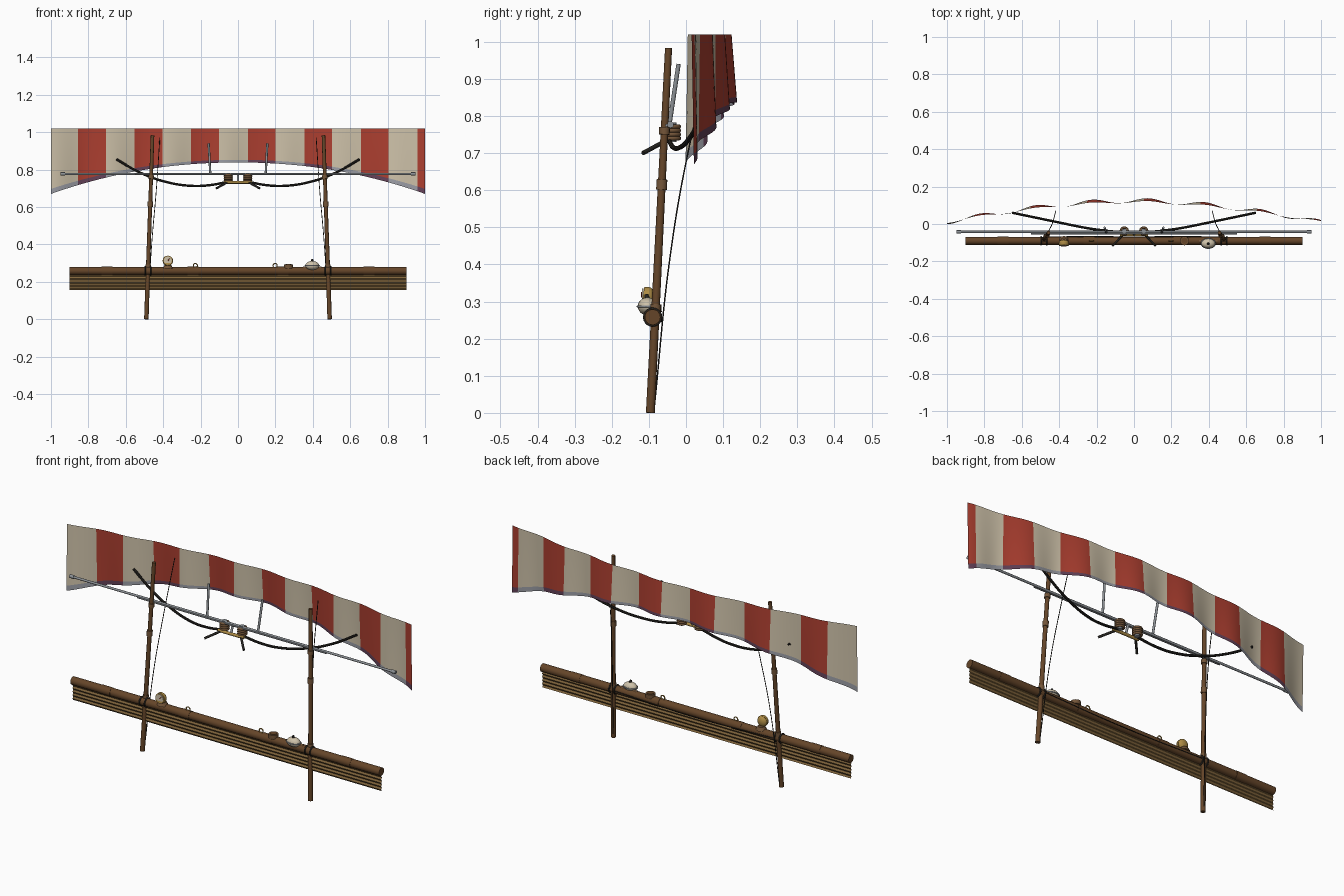
import bpy, bmesh, math
from mathutils import Vector

if "Cube" in bpy.data.objects:
    bpy.data.objects.remove(bpy.data.objects["Cube"])


def material(name, rgb):
    m = bpy.data.materials.new(name)
    m.use_nodes = True
    m.diffuse_color = (*rgb, 1)
    m.node_tree.nodes["Principled BSDF"].inputs["Base Color"].default_value = (*rgb, 1)
    return m


WOOD = material("dark wood", (0.13, 0.06, 0.022))
REED = material("tan reed", (0.22, 0.13, 0.045))
WRAP = material("leather wrap", (0.17, 0.09, 0.04))
RED = material("red cloth", (0.42, 0.05, 0.03))
CREAM = material("cream cloth", (0.62, 0.54, 0.40))
GREY = material("grey hem", (0.33, 0.34, 0.38))
PURPLE = material("purple hem", (0.13, 0.055, 0.10))
STEEL = material("steel", (0.27, 0.29, 0.31))
BLACK = material("black iron", (0.02, 0.018, 0.015))
GOLD = material("brass", (0.42, 0.26, 0.06))


def finish(ob, mat, angle=40):
    if mat:
        ob.data.materials.clear()
        ob.data.materials.append(mat)
    bpy.ops.object.select_all(action="DESELECT")
    ob.select_set(True)
    bpy.context.view_layer.objects.active = ob
    bpy.ops.object.shade_smooth_by_angle(angle=math.radians(angle))
    return ob


def rod(name, a, b, r1, mat, r2=None, sides=12):
    """Tapered cylinder between two points."""
    a, b = Vector(a), Vector(b)
    bpy.ops.mesh.primitive_cone_add(vertices=sides, radius1=r1, radius2=r1 if r2 is None else r2,
                                    depth=(b - a).length, location=(a + b) / 2,
                                    rotation=(b - a).to_track_quat("Z", "Y").to_euler())
    ob = bpy.context.object
    ob.name = name
    return finish(ob, mat)


def cable(name, points, r, mat):
    """Smooth round tube through the points."""
    cu = bpy.data.curves.new(name, "CURVE")
    cu.dimensions = "3D"
    cu.bevel_depth, cu.bevel_resolution, cu.use_fill_caps = r, 2, True
    sp = cu.splines.new("BEZIER")
    sp.bezier_points.add(len(points) - 1)
    for bp, p in zip(sp.bezier_points, points):
        bp.co = p
        bp.handle_left_type = bp.handle_right_type = "AUTO"
    ob = bpy.data.objects.new(name, cu)
    bpy.context.collection.objects.link(ob)
    bpy.ops.object.select_all(action="DESELECT")
    ob.select_set(True)
    bpy.context.view_layer.objects.active = ob
    bpy.ops.object.convert(target="MESH")
    return finish(bpy.context.object, mat)


def ball(name, loc, scale, mat):
    bpy.ops.mesh.primitive_uv_sphere_add(segments=20, ring_count=12, radius=1, location=loc)
    ob = bpy.context.object
    ob.name, ob.scale = name, scale
    return finish(ob, mat, 60)


def ring(name, loc, r, thick, mat, rot=(0, 0, 0)):
    bpy.ops.mesh.primitive_torus_add(major_radius=r, minor_radius=thick, major_segments=20,
                                     minor_segments=8, location=loc, rotation=rot)
    ob = bpy.context.object
    ob.name = name
    return finish(ob, mat, 60)


def sheet(name, xs, rows, place, mats, pick):
    """Grid surface; place(x, t) gives a point, pick(x, t) a material slot."""
    bm = bmesh.new()
    grid = [[bm.verts.new(place(x, j / rows)) for x in xs] for j in range(rows + 1)]
    for j in range(rows):
        for i in range(len(xs) - 1):
            f = bm.faces.new((grid[j + 1][i], grid[j + 1][i + 1], grid[j][i + 1], grid[j][i]))
            f.material_index = pick((xs[i] + xs[i + 1]) / 2, (j + 0.5) / rows)
    me = bpy.data.meshes.new(name)
    bm.to_mesh(me)
    bm.free()
    for m in mats:
        me.materials.append(m)
    ob = bpy.data.objects.new(name, me)
    bpy.context.collection.objects.link(ob)
    return finish(ob, None, 60)


# Striped sail: bowed in plan, arched lower edge, ripples that grow downward
PERIOD, START, WIDTH = 0.3025, -0.855, 0.148


def sail_point(x, t):
    low = 0.838 - 0.168 * abs(x) ** 2.1
    y = 0.01 + 0.108 * (1 - abs(x) ** 1.7) + 0.008 * t * (1 - x * x)
    y += (0.006 + 0.007 * t) * math.sin(2 * math.pi * x / 0.3)
    return x, y, 1.02 + (low - 1.02) * t


def sail_colour(x, t):
    red = (x - START) % PERIOD < WIDTH
    return (1 if red else 0) + (2 if t > 0.92 else 0)


edges = [START + PERIOD * k + d for k in range(-1, 7) for d in (0, WIDTH)]
edges = [-1] + [e for e in edges if -1 < e < 1] + [1]
xs = [a + (b - a) * s / 8 for a, b in zip(edges, edges[1:]) for s in range(8)] + [1]
sheet("striped_sail", xs, 13, sail_point, (CREAM, RED, GREY, PURPLE), sail_colour)

# Cross beam with slight joints, and the reed skirt hanging under it
BY, BZ = -0.09, 0.258
rod("beam", (-0.9, BY, BZ), (0.9, BY, BZ), 0.021, WOOD, sides=16)
for x in (-0.7, -0.24, 0.24, 0.7):
    rod("beam_joint", (x - 0.03, BY, BZ), (x + 0.03, BY, BZ), 0.0225, WOOD, sides=16)
sheet("reed_skirt", [-0.9 + 0.1 * i for i in range(19)], 10,
      lambda x, t: (x, BY + 0.003 * (-1) ** round(t * 10), 0.245 - 0.09 * t),
      (REED,), lambda x, t: 0)
cable("beam_rope", [(-0.46, BY + 0.022, BZ), (0, BY + 0.024, BZ - 0.012), (0.46, BY + 0.022, BZ)],
      0.002, BLACK)

# Steel spar, carried in front of the sail
rod("spar", (-0.94, -0.042, 0.777), (0.94, -0.042, 0.777), 0.006, STEEL)
rod("spar_stiffener", (-0.55, -0.052, 0.775), (0.55, -0.052, 0.775), 0.004, STEEL)

for s in (-1, 1):
    # Leaning posts with leather wraps
    foot, top = Vector((s * 0.49, -0.096, 0)), Vector((s * 0.457, -0.047, 0.983))
    rod("post", foot, top, 0.012, WOOD, 0.0095)
    for h, half in ((0.28, 0.013), (0.615, 0.014), (0.76, 0.01)):
        f = h / 0.983
        rod("post_wrap", foot.lerp(top, f - half), foot.lerp(top, f + half), 0.0145, WRAP)
    for d in (-0.015, 0.015):
        ring("beam_lashing", (s * 0.482 + d, BY, BZ), 0.022, 0.004, BLACK, (0, math.pi / 2, 0))
    # Stay cable from the foot up to the sail
    cable("stay_cable", [(s * 0.485, -0.085, 0.02), (s * 0.46, -0.043, 0.42),
                         (s * 0.436, 0.005, 0.70), (s * 0.418, 0.07, 0.97)], 0.002, BLACK)
    # Spar ends and upright struts
    rod("spar_cap", (s * 0.925, -0.042, 0.777), (s * 0.95, -0.042, 0.777), 0.009, STEEL)
    rod("strut", (s * 0.148, -0.045, 0.775), (s * 0.157, -0.02, 0.94), 0.006, STEEL)
    # Curved control arm and grip
    cable("control_arm", [(s * 0.06, -0.045, 0.733), (s * 0.15, -0.036, 0.717),
                          (s * 0.25, -0.022, 0.713), (s * 0.40, 0.008, 0.738),
                          (s * 0.53, 0.035, 0.787), (s * 0.65, 0.06, 0.855)], 0.0065, BLACK)
    rod("grip", (s * 0.055, -0.055, 0.733), (s * 0.115, -0.116, 0.70), 0.006, BLACK)
    # Rope reel: stacked coils round a hub
    for k in range(4):
        ring("reel_coil", (s * 0.052, -0.038, 0.74 + 0.0105 * k), 0.019, 0.006, WRAP)
    rod("reel_hub", (s * 0.052, -0.038, 0.73), (s * 0.052, -0.038, 0.782), 0.013, STEEL)

# Yoke joining the two reels
rod("yoke", (-0.075, -0.058, 0.732), (0.075, -0.058, 0.732), 0.008, GOLD)
rod("yoke_mount", (0, -0.058, 0.732), (0, -0.042, 0.777), 0.006, STEEL)

# Dial on the beam: brass case, cream face, red needle
GX, GZ = -0.375, 0.312
rod("dial_foot", (GX, -0.092, 0.272), (GX, -0.092, 0.29), 0.028, WRAP, 0.018)
ball("dial_case", (GX, -0.1, GZ), (0.027, 0.016, 0.027), GOLD)
rod("dial_rim", (GX, -0.102, GZ), (GX, -0.116, GZ + 0.002), 0.028, GOLD, 0.026, 20)
rod("dial_face", (GX, -0.115, GZ + 0.002), (GX, -0.118, GZ + 0.002), 0.021, CREAM, sides=20)
rod("dial_needle", (GX, -0.119, GZ), (GX + 0.01, -0.119, GZ + 0.013), 0.002, RED)

# Round flask slung on the beam
FX = 0.397
ball("flask", (FX, -0.104, 0.287), (0.037, 0.026, 0.024), CREAM)
ring("flask_band", (FX, -0.104, 0.287), 0.031, 0.003, STEEL).scale = (1.2, 0.86, 1)
rod("flask_neck", (FX, -0.104, 0.305), (FX, -0.107, 0.32), 0.008, BLACK, 0.005)
rod("flask_strap", (FX - 0.05, -0.092, 0.274), (FX + 0.05, -0.092, 0.274), 0.008, WRAP)

# Small tin and eyelets along the beam
rod("tin", (0.27, BY, 0.272), (0.27, BY, 0.292), 0.024, WRAP, sides=16)
rod("tin_lid", (0.27, BY, 0.29), (0.27, BY, 0.294), 0.017, WOOD, sides=16)
for x in (-0.228, 0.198):
    ring("eyelet", (x, BY, 0.287), 0.011, 0.003, GOLD, (math.pi / 2, 0, 0))
